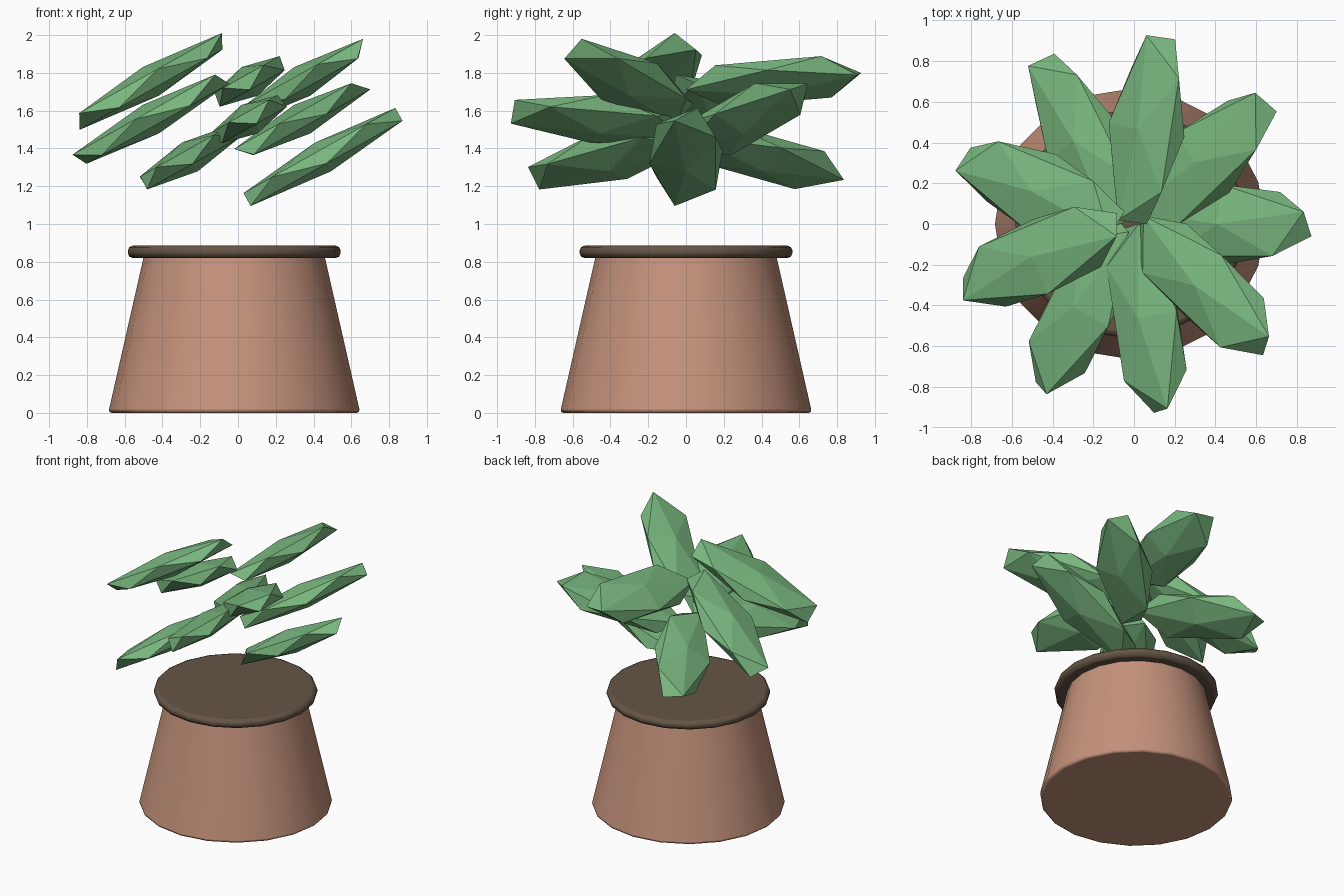
import bpy
from math import radians, cos, sin
from mathutils import Matrix, Vector

if "Cube" in bpy.data.objects:
    bpy.data.objects.remove(bpy.data.objects["Cube"])

CX = -0.02  # the pot sits slightly off the overall centre
SIDES = 20


def material(name, color):
    m = bpy.data.materials.new(name)
    m.diffuse_color = (*color, 1)
    m.use_nodes = True
    m.node_tree.nodes["Principled BSDF"].inputs["Base Color"].default_value = m.diffuse_color
    return m


TERRACOTTA = material("terracotta", (0.56, 0.29, 0.20))
SOIL = material("soil", (0.13, 0.09, 0.06))
GREEN = material("leaf_green", (0.19, 0.47, 0.21))


def finish(name, mat, angle=30):
    ob = bpy.context.object
    ob.name = name
    ob.data.materials.append(mat)
    bpy.ops.object.shade_smooth_by_angle(angle=radians(angle))
    return ob


def tapered_drum(name, mat, r_bottom, r_top, z0, z1, bevel):
    bpy.ops.mesh.primitive_cone_add(vertices=SIDES, radius1=r_bottom, radius2=r_top,
                                    depth=z1 - z0, location=(CX, 0, (z0 + z1) / 2))
    ob = finish(name, mat)
    mod = ob.modifiers.new("soft_edges", 'BEVEL')
    mod.width = bevel
    mod.segments = 2
    mod.limit_method = 'ANGLE'
    mod.angle_limit = radians(40)


# Pot, wider at the base, and the disc of soil on top
tapered_drum("pot", TERRACOTTA, 0.667, 0.474, 0.0, 0.85, 0.018)
tapered_drum("soil_disc", SOIL, 0.563, 0.563, 0.82, 0.885, 0.025)

# Nine flattened icosahedron leaves in a ring, on three levels, all tilted alike
tilt = Matrix.Rotation(radians(-29.3), 4, 'Y')
for i in range(9):
    a = radians(40 * i)
    bpy.ops.mesh.primitive_ico_sphere_add(subdivisions=1, radius=1)
    leaf = finish(f"leaf_{i + 1}", GREEN)
    shape = Matrix.Diagonal(Vector((0.217, 0.542, 0.087, 1)))
    spin = Matrix.Rotation(a + radians(90), 4, 'Z')
    place = Matrix.Translation((CX + 0.47 * cos(a), 0.47 * sin(a), 1.355 + 0.2 * (i % 3)))
    leaf.data.transform(place @ tilt @ spin @ shape)
    # smooth after flattening so only the sharp rim stays creased
    bpy.ops.object.shade_smooth_by_angle(angle=radians(30))
